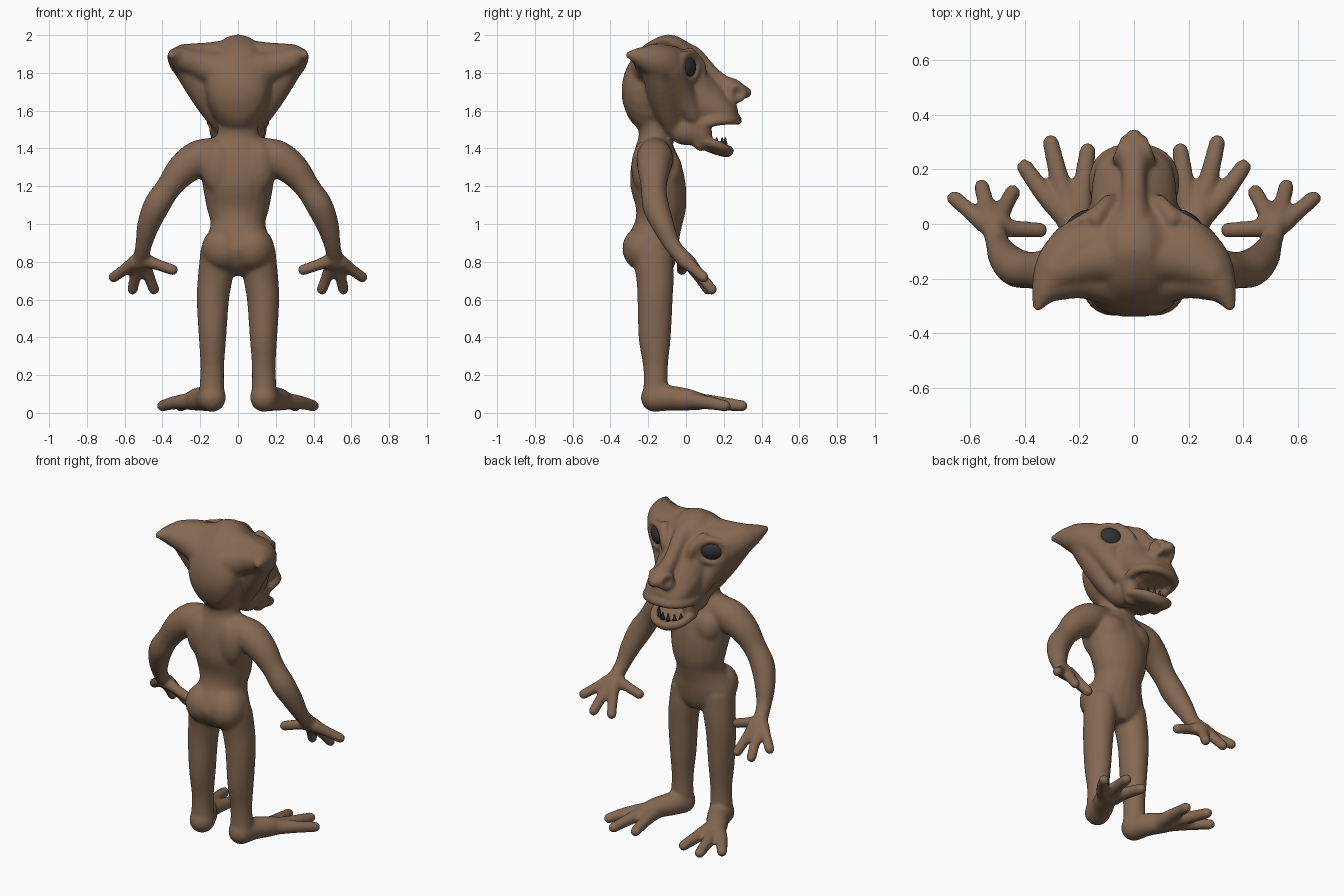
import bpy, bmesh, math
from mathutils import Vector, Matrix

bm = bmesh.new()
SIDES = 20


def material(name, rgb):
    m = bpy.data.materials.new(name)
    m.diffuse_color = (*rgb, 1)
    return m


skin_mat = material("brown skin", (0.235, 0.14, 0.085))
dark_mat = material("dark grey", (0.03, 0.031, 0.033))


def smooth_path(keys, n=4):
    """Catmull-Rom interpolation of equal-length tuples."""
    out = []
    for i in range(len(keys) - 1):
        p0, p1 = keys[max(i - 1, 0)], keys[i]
        p2, p3 = keys[i + 1], keys[min(i + 2, len(keys) - 1)]
        for k in range(n):
            t = k / n
            out.append([0.5 * (2 * b + (c - a) * t + (2 * a - 5 * b + 4 * c - d) * t * t
                               + (3 * b - a - 3 * c + d) * t ** 3)
                        for a, b, c, d in zip(p0, p1, p2, p3)])
    out.append(list(keys[-1]))
    return out


def loft(rings):
    loops = [[bm.verts.new(p) for p in r] for r in rings]
    for a, b in zip(loops, loops[1:]):
        for i in range(SIDES):
            j = (i + 1) % SIDES
            bm.faces.new((a[i], a[j], b[j], b[i]))
    bm.faces.new(loops[0][::-1])
    bm.faces.new(loops[-1])


ANGLES = [2 * math.pi * i / SIDES for i in range(SIDES)]


def ball(c, size, turn=0.0):
    m = Matrix.Translation(c) @ Matrix.Rotation(turn, 4, 'Z') @ Matrix.Diagonal((*size, 1))
    bmesh.ops.create_uvsphere(bm, u_segments=20, v_segments=12, radius=1, matrix=m)


def tube(keys, ref=(0, 0, 1)):
    """Round-ended tube through (x, y, z, radius) keys."""
    path = smooth_path(keys)
    pts = [Vector(p[:3]) for p in path]
    rings = []
    for i, p in enumerate(pts):
        t = (pts[min(i + 1, len(pts) - 1)] - pts[max(i - 1, 0)]).normalized()
        u = t.cross(Vector(ref)).normalized()
        v = t.cross(u)
        r = path[i][3]
        rings.append([p + u * math.cos(a) * r + v * math.sin(a) * r for a in ANGLES])
    loft(rings)
    for k in (keys[0], keys[-1]):
        ball(k[:3], (k[3],) * 3)


def stack_z(keys):
    """Horizontal sections: (z, x centre, half width, y back, y front)."""
    loft([[Vector((x + w * math.cos(a), (b + f) / 2 + (f - b) / 2 * math.sin(a), z))
           for a in ANGLES] for z, x, w, b, f in smooth_path(keys)])


def stack_y(keys):
    """Upright sections: (y, z low, z high, half width, taper)."""
    loft([[Vector((w * math.cos(a) * (1 + k * math.sin(a)), y,
                   (lo + hi) / 2 + (hi - lo) / 2 * math.sin(a)))
           for a in ANGLES] for y, lo, hi, w, k in smooth_path(keys)])


# ---- paired parts, built on +x and mirrored ----
# leg
stack_z([(0.85, 0.11, 0.09, -0.29, -0.07), (0.72, 0.12, 0.093, -0.265, -0.065),
         (0.6, 0.133, 0.086, -0.257, -0.07), (0.4, 0.135, 0.073, -0.252, -0.08),
         (0.25, 0.136, 0.063, -0.228, -0.095), (0.15, 0.138, 0.065, -0.225, -0.095),
         (0.07, 0.138, 0.072, -0.235, -0.09)])
# foot and toes
tube([(0.138, -0.165, 0.08, 0.075), (0.17, -0.08, 0.078, 0.067), (0.22, 0.0, 0.071, 0.06), (0.245, 0.06, 0.062, 0.05)])
for mid, tip in (((0.188, 0.13), (0.17, 0.268)), ((0.265, 0.14), (0.305, 0.298)), ((0.32, 0.1), (0.4, 0.208))):
    tube([(0.2, -0.02, 0.067, 0.05), (*mid, 0.057, 0.038), (*tip, 0.037, 0.031)])
# buttock, chest muscle, shoulder blade
ball((0.075, -0.222, 0.87), (0.118, 0.116, 0.12))
ball((0.08, -0.085, 1.28), (0.095, 0.068, 0.1))
ball((0.105, -0.222, 1.3), (0.09, 0.068, 0.14))
# arm
tube([(0.12, -0.165, 1.375, 0.085), (0.21, -0.165, 1.345, 0.098), (0.295, -0.17, 1.285, 0.086),
      (0.37, -0.17, 1.19, 0.068), (0.432, -0.16, 1.095, 0.071), (0.477, -0.118, 0.985, 0.059),
      (0.5, -0.07, 0.885, 0.044), (0.515, -0.01, 0.815, 0.044)], ref=(0, 1, 0))
# hand
ball((0.515, 0.005, 0.8), (0.068, 0.047, 0.044))
for base, tip in (((0.545, 0.0, 0.8), (0.658, 0.094, 0.718)), ((0.53, 0.025, 0.785), (0.558, 0.136, 0.654)),
                  ((0.495, 0.025, 0.785), (0.445, 0.116, 0.654)), ((0.5, -0.015, 0.81), (0.345, -0.022, 0.757))):
    mid = [(a + b) / 2 for a, b in zip(base, tip)]
    tube([(*base, 0.038), (*mid, 0.031), (*tip, 0.03)], ref=(0, 0.7, 0.7))
# ear, webbed smoothly to the crown, back of the skull and jaw
tube([(0.1, -0.085, 1.82, 0.125), (0.2, -0.105, 1.835, 0.116), (0.275, -0.165, 1.862, 0.094),
      (0.326, -0.245, 1.885, 0.054), (0.352, -0.3, 1.895, 0.022)])
tube([(0.0, -0.12, 1.88, 0.105), (0.15, -0.13, 1.875, 0.088), (0.28, -0.17, 1.88, 0.075)])
tube([(0.05, -0.2, 1.8, 0.11), (0.19, -0.195, 1.84, 0.08), (0.3, -0.225, 1.875, 0.06)])
tube([(0.262, -0.155, 1.83, 0.08), (0.19, -0.13, 1.715, 0.082), (0.125, -0.1, 1.61, 0.075), (0.08, -0.07, 1.53, 0.06)],
     ref=(0, 1, 0))
tube([(0.24, -0.09, 1.82, 0.08), (0.165, -0.03, 1.7, 0.07), (0.115, 0.03, 1.59, 0.06)], ref=(0, 1, 0))
# eye socket rim and brow
EYE = Vector((0.188, 0.0, 1.83))
OUT = Vector((0.52, 0.85, 0)).normalized()
ALONG = Vector((OUT.y, -OUT.x, 0))
rim = []
for i in range(13):
    a = i * math.pi / 6
    p = EYE + OUT * 0.016 + ALONG * 0.083 * math.cos(a) + Vector((0, 0, 0.07 * math.sin(a)))
    rim.append((*p, 0.02))
tube(rim, ref=OUT)
tube([(0.085, 0.085, 1.8, 0.026), (0.1, 0.075, 1.85, 0.028), (0.14, 0.02, 1.905, 0.032)])
# cheek fold closing the mouth corner
tube([(0.1, 0.06, 1.57, 0.05), (0.102, 0.09, 1.49, 0.05), (0.085, 0.08, 1.43, 0.045)], ref=(0, 1, 0))
ball((0.07, 0.01, 1.5), (0.075, 0.11, 0.085))
# nostril ring
ring = []
for i in range(13):
    a = i * math.pi / 6
    ring.append((0.05 - 0.014 * math.sin(a), 0.27 + 0.036 * math.sin(a), 1.695 + 0.038 * math.cos(a), 0.018))
tube(ring, ref=(0.9, 0.4, 0))

half = bm.verts[:] + bm.edges[:] + bm.faces[:]
copy = bmesh.ops.duplicate(bm, geom=half)["geom"]
bmesh.ops.scale(bm, vec=(-1, 1, 1), verts=[g for g in copy if isinstance(g, bmesh.types.BMVert)])

# ---- central parts ----
# torso
stack_z([(1.54, 0, 0.11, -0.26, -0.06), (1.47, 0, 0.112, -0.25, -0.08), (1.4, 0, 0.16, -0.27, -0.06),
         (1.32, 0, 0.2, -0.29, -0.025), (1.2, 0, 0.187, -0.295, 0.0), (1.08, 0, 0.165, -0.265, 0.0),
         (1.0, 0, 0.145, -0.275, -0.018), (0.93, 0, 0.17, -0.315, -0.033), (0.86, 0, 0.2, -0.335, -0.043),
         (0.78, 0, 0.18, -0.295, -0.06), (0.725, 0, 0.07, -0.22, -0.09)])
# skull and upper snout
stack_y([(-0.34, 1.67, 1.73, 0.04, 0), (-0.325, 1.61, 1.8, 0.1, 0.05), (-0.29, 1.54, 1.87, 0.148, 0.1),
         (-0.22, 1.48, 1.95, 0.175, 0.15),
         (-0.1, 1.46, 2.005, 0.175, 0.1), (0.0, 1.44, 1.97, 0.17, 0.0), (0.06, 1.48, 1.9, 0.16, -0.15),
         (0.13, 1.515, 1.8, 0.15, -0.3), (0.2, 1.525, 1.72, 0.138, -0.3), (0.25, 1.535, 1.66, 0.108, -0.3),
         (0.275, 1.545, 1.61, 0.06, 0)])
# lower jaw
stack_y([(-0.12, 1.46, 1.58, 0.1, 0), (0.0, 1.425, 1.54, 0.12, 0), (0.08, 1.395, 1.47, 0.12, 0),
         (0.16, 1.365, 1.425, 0.108, 0), (0.22, 1.352, 1.405, 0.07, 0), (0.24, 1.362, 1.4, 0.035, 0)])


def lip(side, r):
    """Lip following (x, y, z) keys from the corner to the middle, mirrored."""
    keys = [(x, y, z, r) for x, y, z in side]
    tube(keys + [(-x, y, z, q) for x, y, z, q in keys[-2::-1]])


lip([(0.1, 0.04, 1.52), (0.132, 0.1, 1.53), (0.142, 0.16, 1.545), (0.12, 0.225, 1.55), (0.065, 0.262, 1.55),
     (0, 0.27, 1.55)], 0.027)
lip([(0.095, 0.04, 1.46), (0.117, 0.1, 1.44), (0.11, 0.16, 1.42), (0.075, 0.208, 1.4), (0, 0.23, 1.388)], 0.026)
# nose ridge and tip
tube([(0, -0.02, 1.92, 0.05), (0, 0.04, 1.885, 0.055), (0, 0.11, 1.82, 0.045),
      (0, 0.18, 1.755, 0.045), (0, 0.25, 1.71, 0.06), (0, 0.318, 1.695, 0.032)], ref=(1, 0, 0))

# fuse everything into one smooth skin
bmesh.ops.recalc_face_normals(bm, faces=bm.faces[:])
src = bpy.data.meshes.new("body")
bm.to_mesh(src)
bm.free()
body = bpy.data.objects.new("body", src)
bpy.context.collection.objects.link(body)
rem = body.modifiers.new("fuse", 'REMESH')
rem.mode = 'VOXEL'
rem.voxel_size = 0.0095
rem.use_smooth_shade = True
sm = body.modifiers.new("soften", 'SMOOTH')
sm.factor = 0.5
sm.iterations = 14
fused = bpy.data.meshes.new_from_object(body.evaluated_get(bpy.context.evaluated_depsgraph_get()))
body.modifiers.clear()
body.data = fused
fused.materials.clear()
fused.materials.append(skin_mat)
fused.shade_smooth()


def finish(name):
    me = bpy.data.meshes.new(name)
    bm.to_mesh(me)
    bm.free()
    me.materials.append(dark_mat)
    me.shade_smooth()
    bpy.context.collection.objects.link(bpy.data.objects.new(name, me))


# eyes
bm = bmesh.new()
for s in (1, -1):
    ball((s * EYE.x, EYE.y, EYE.z), (0.074, 0.045, 0.06), -s * math.asin(OUT.x))
finish("eyes")

# lower teeth
bm = bmesh.new()
for i in range(6):
    a = (i - 2.5) * 0.42
    at = Matrix.Translation((0.09 * math.sin(a), 0.115 + 0.095 * math.cos(a), 1.432))
    bmesh.ops.create_cone(bm, cap_ends=True, segments=8, radius1=0.015, radius2=0.004, depth=0.05, matrix=at)
finish("teeth")
